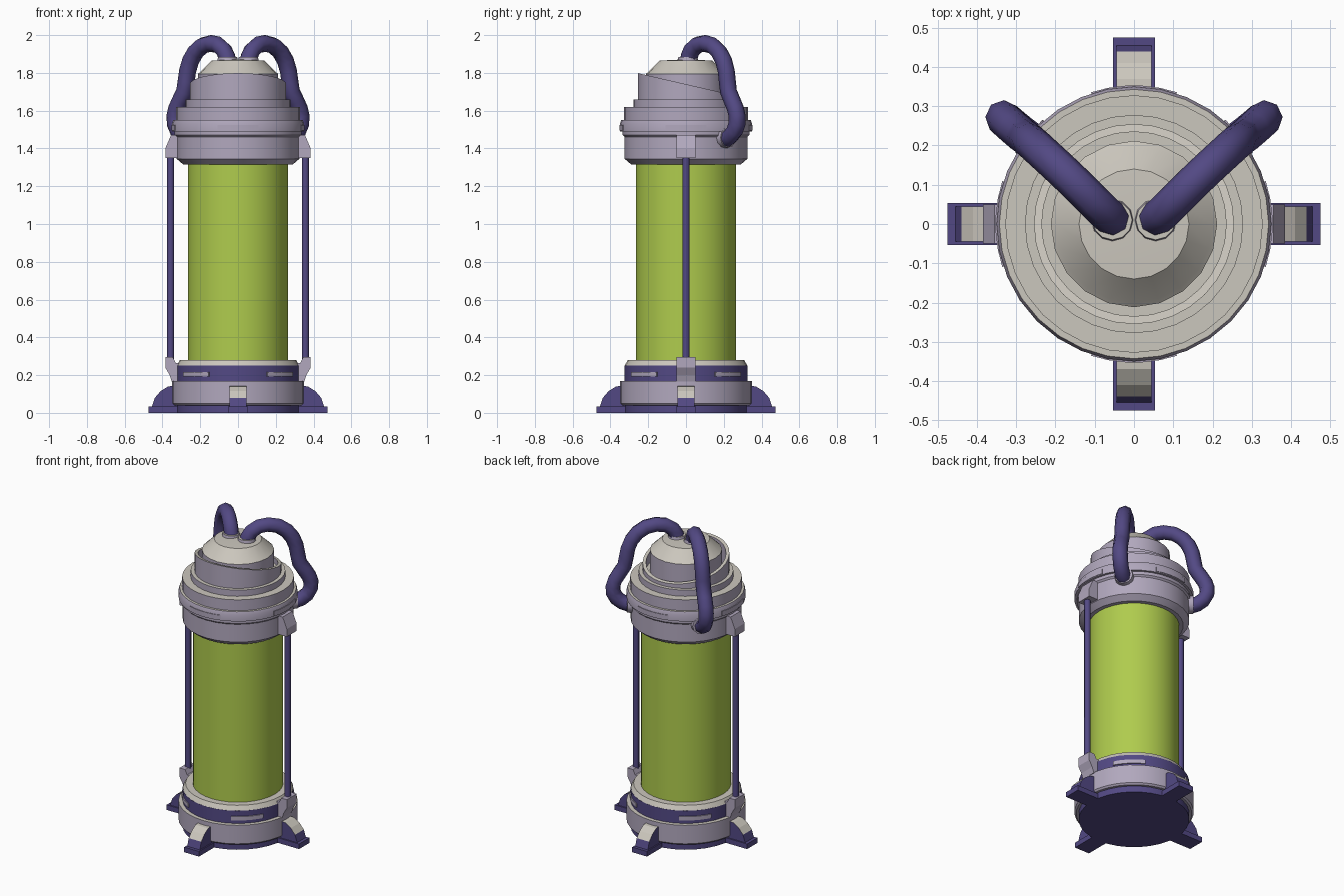
import bpy, bmesh
from math import radians, pi, cos, sin
from mathutils import Matrix, Vector

cube = bpy.data.objects.get("Cube")
if cube:
    bpy.data.objects.remove(cube)


def material(name, rgb):
    m = bpy.data.materials.new(name)
    m.use_nodes = True
    color = (*rgb, 1)
    m.diffuse_color = color
    m.node_tree.nodes["Principled BSDF"].inputs["Base Color"].default_value = color
    return m


LAVENDER = material("lavender grey metal", (0.44, 0.39, 0.51))
BEIGE = material("pale beige metal", (0.60, 0.57, 0.51))
PURPLE = material("deep purple", (0.085, 0.066, 0.23))
GREEN = material("lime green liquid", (0.43, 0.60, 0.075))


def finish(bm, name, side, top=None, smooth=35):
    """Turn a bmesh into an object; upward faces take the top material."""
    bmesh.ops.remove_doubles(bm, verts=bm.verts, dist=0.0001)
    bmesh.ops.recalc_face_normals(bm, faces=bm.faces)
    bm.normal_update()
    for f in bm.faces:
        f.smooth = smooth > 0
        f.material_index = int(top is not None and f.normal.z > 0.4)
    me = bpy.data.meshes.new(name)
    bm.to_mesh(me)
    bm.free()
    me.materials.append(side)
    if top:
        me.materials.append(top)
    if smooth:
        me.set_sharp_from_angle(angle=radians(smooth))
    ob = bpy.data.objects.new(name, me)
    bpy.context.collection.objects.link(ob)
    return ob


def lathe(name, profile, side, top=None, steps=32, slant=None):
    """Revolve an (r, z) profile around the z axis."""
    bm = bmesh.new()
    vs = [bm.verts.new((r, 0, z)) for r, z in profile]
    es = [bm.edges.new(p) for p in zip(vs, vs[1:])]
    bmesh.ops.spin(bm, geom=vs + es, cent=(0, 0, 0), axis=(0, 0, 1),
                   angle=2 * pi, steps=steps)
    if slant:
        for v in bm.verts:
            if v.co.z > slant:
                v.co.z -= 0.23 * v.co.y
    return finish(bm, name, side, top)


def arc_plate(name, r, z0, z1, angle, span, mat):
    """Thin curved plate lying on a cylinder of radius r."""
    bm = bmesh.new()
    a = radians(angle - span / 2)
    loop = [(r - 0.01, z0), (r + 0.006, z0), (r + 0.006, z1), (r - 0.01, z1)]
    vs = [bm.verts.new((q * cos(a), q * sin(a), z)) for q, z in loop]
    es = [bm.edges.new(p) for p in zip(vs, vs[1:] + vs[:1])]
    bmesh.ops.spin(bm, geom=vs + es, cent=(0, 0, 0), axis=(0, 0, 1),
                   angle=radians(span), steps=5)
    bmesh.ops.holes_fill(bm, edges=bm.edges, sides=4)
    return finish(bm, name, mat)


def prism(name, profile, half, angle, side, top=None):
    """Extrude an (r, z) outline sideways and turn it around the z axis."""
    bm = bmesh.new()
    face = bm.faces.new([bm.verts.new((r, -half, z)) for r, z in profile])
    ext = bmesh.ops.extrude_face_region(bm, geom=[face], use_keep_orig=True)
    moved = [g for g in ext["geom"] if isinstance(g, bmesh.types.BMVert)]
    bmesh.ops.translate(bm, verts=moved, vec=(0, 2 * half, 0))
    bm.transform(Matrix.Rotation(radians(angle), 4, "Z"))
    return finish(bm, name, side, top, smooth=0)


def disc(name, r, depth, loc, direction, side, top=None):
    bm = bmesh.new()
    bmesh.ops.create_cone(bm, cap_ends=True, segments=12, radius1=r, radius2=r * 0.9, depth=depth)
    turn = Vector(direction).to_track_quat("Z", "Y").to_matrix().to_4x4()
    bm.transform(Matrix.Translation(loc) @ turn)
    return finish(bm, name, side, top)


# Base
lathe("base_plate", [(0, 0), (0.325, 0), (0.325, 0.045), (0, 0.045)], PURPLE)
lathe("base_ring", [(0, 0.04), (0.34, 0.04), (0.35, 0.05), (0.35, 0.17), (0, 0.17)],
      LAVENDER, BEIGE)
lathe("base_band", [(0.3, 0.16), (0.325, 0.16), (0.325, 0.252), (0.3, 0.252)], PURPLE)
lathe("base_rim", [(0.25, 0.25), (0.325, 0.25), (0.308, 0.28), (0.25, 0.28)], LAVENDER, BEIGE)

# Glass tank
lathe("liquid_tank", [(0, 0.26), (0.265, 0.26), (0.265, 1.34), (0, 1.34)], GREEN)

# Upper collar with its raised band and step
lathe("upper_collar", [(0, 1.315), (0.29, 1.315), (0.325, 1.345), (0.325, 1.46),
                       (0.335, 1.47), (0.335, 1.49), (0.35, 1.49), (0.35, 1.53),
                       (0.343, 1.55), (0.328, 1.55), (0.328, 1.62), (0.278, 1.62),
                       (0.278, 1.66), (0, 1.66)], LAVENDER, BEIGE)
# Slanted open shroud around the cap
lathe("slanted_shroud", [(0.255, 1.65), (0.255, 1.74), (0.235, 1.74), (0.235, 1.65)],
      LAVENDER, BEIGE, slant=1.7)
# Domed cap
lathe("cap", [(0.212, 1.65), (0.212, 1.795), (0.2, 1.805), (0.14, 1.865), (0, 1.872)],
      LAVENDER, BEIGE, steps=20)

# Curved plates on the base band and collar
for a in (45, 135, 225, 315):
    arc_plate(f"base_plate_strip_{a}", 0.325, 0.192, 0.217, a, 34, LAVENDER)
for a in (0, 90, 180, 270):
    arc_plate(f"collar_strip_{a}", 0.347, 1.495, 1.525, a, 36, LAVENDER)

# Four feet
PAD = [(0.32, 0), (0.475, 0), (0.475, 0.033), (0.32, 0.033)]
FOOT = [(0.32, 0.02), (0.455, 0.02), (0.455, 0.035), (0.44, 0.08), (0.41, 0.115),
        (0.37, 0.14), (0.32, 0.145)]
for label, a in (("left", 0), ("back", 90), ("right", 180), ("front", 270)):
    prism(f"{label}_foot_pad", PAD, 0.053, a, PURPLE)
    prism(f"{label}_foot", FOOT, 0.045, a, PURPLE, BEIGE)

# Side rods and their brackets
LOWER = [(0.30, 0.165), (0.35, 0.165), (0.362, 0.2), (0.385, 0.24), (0.385, 0.295),
         (0.345, 0.295), (0.33, 0.265), (0.30, 0.265)]
UPPER = [(0.31, 1.35), (0.385, 1.35), (0.385, 1.40), (0.355, 1.47), (0.31, 1.47)]
for label, a in (("left", 0), ("right", 180)):
    prism(f"{label}_lower_bracket", LOWER, 0.05, a, LAVENDER)
    prism(f"{label}_upper_bracket", UPPER, 0.05, a, LAVENDER)
    bm = bmesh.new()
    bmesh.ops.create_cone(bm, cap_ends=True, segments=8, radius1=0.019, radius2=0.019, depth=1.1)
    bm.transform(Matrix.Translation((0.357 * cos(radians(a)), 0, 0.82)))
    finish(bm, f"{label}_rod", PURPLE, smooth=50)

# Hoses from the cap to the back of the collar
PATH = [(0.05, 0.01, 1.85), (0.075, 0.03, 1.92), (0.145, 0.10, 1.956), (0.225, 0.175, 1.91),
        (0.267, 0.213, 1.81), (0.283, 0.225, 1.70), (0.325, 0.262, 1.61),
        (0.332, 0.27, 1.53), (0.29, 0.235, 1.465), (0.235, 0.195, 1.445)]
for label, s in (("left", 1), ("right", -1)):
    cu = bpy.data.curves.new(f"{label}_hose", "CURVE")
    cu.dimensions = "3D"
    cu.bevel_depth = 0.045
    cu.bevel_resolution = 2
    cu.resolution_u = 2
    cu.use_fill_caps = True
    sp = cu.splines.new("BEZIER")
    sp.bezier_points.add(len(PATH) - 1)
    for p, (x, y, z) in zip(sp.bezier_points, PATH):
        p.co = (s * x, y, z)
        p.handle_left_type = p.handle_right_type = "AUTO"
    cu.materials.append(PURPLE)
    bpy.context.collection.objects.link(bpy.data.objects.new(f"{label}_hose", cu))
    disc(f"{label}_cap_socket", 0.056, 0.03, (s * 0.055, 0.01, 1.87), (0, 0, 1), LAVENDER, BEIGE)
    disc(f"{label}_collar_socket", 0.06, 0.06, (s * 0.245, 0.205, 1.458),
         (s * 0.77, 0.64, 0), LAVENDER)
